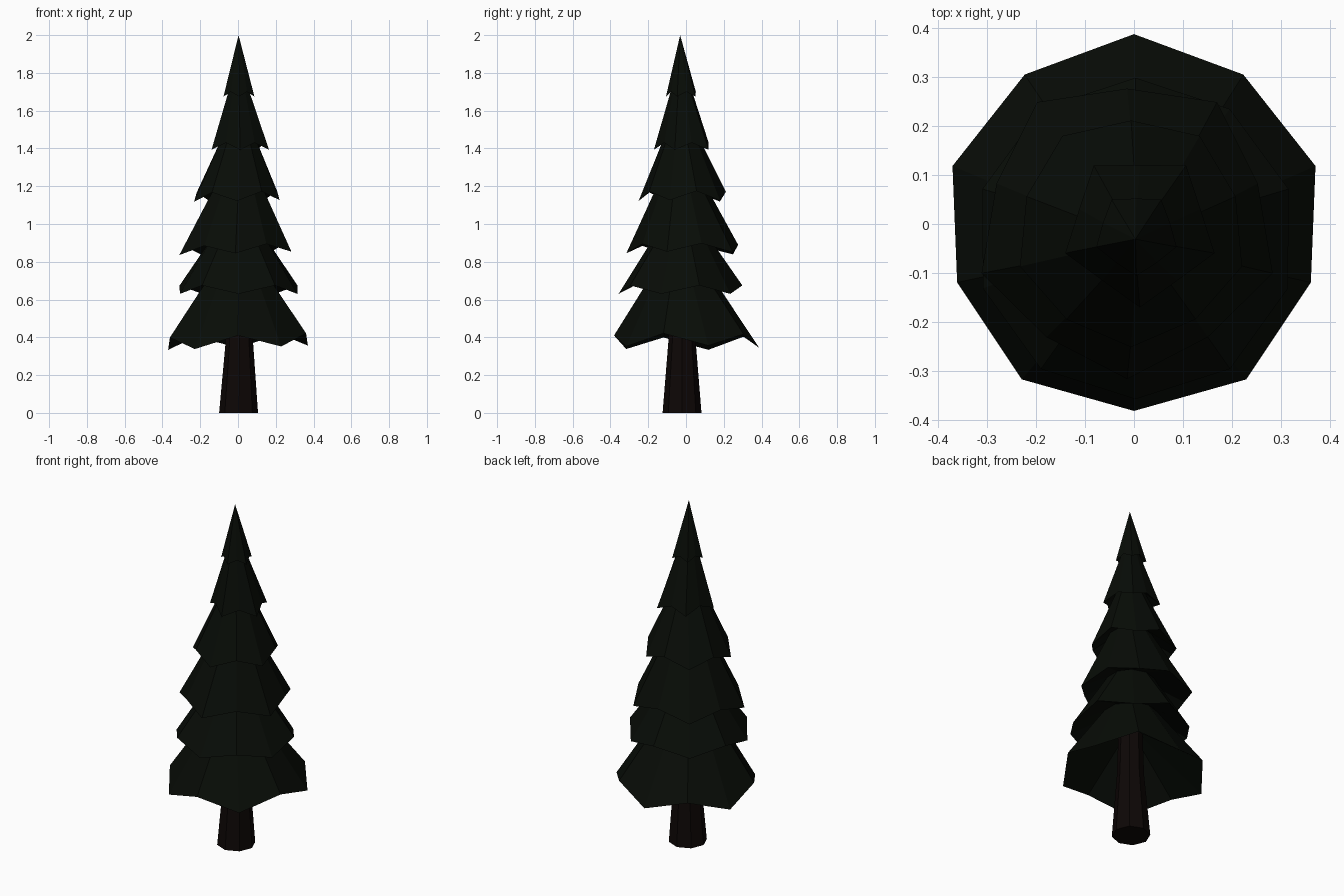
import bpy, bmesh
from math import cos, sin, radians, tau

if "Cube" in bpy.data.objects:
    bpy.data.objects.remove(bpy.data.objects["Cube"])


def material(name, rgb):
    m = bpy.data.materials.new(name)
    m.diffuse_color = (*rgb, 1)
    m.use_nodes = True
    m.node_tree.nodes["Principled BSDF"].inputs["Base Color"].default_value = m.diffuse_color
    return m


GREEN = material("needles", (0.0023, 0.0036, 0.002))
BROWN = material("bark", (0.004, 0.002, 0.0016))


def ring(bm, centre, corners, n, start, tilt=0):
    """Polygon ring; corners is a list of (radius, z) used in turn."""
    verts = []
    for i in range(n):
        r, z = corners[i % len(corners)]
        a = radians(start) + tau * i / n
        x = centre[0] + r * cos(a)
        verts.append(bm.verts.new((x, centre[1] + r * sin(a), z + tilt * x)))
    return verts


def bridge(bm, a, b):
    n = len(a)
    for i in range(n):
        j = (i + 1) % n
        bm.faces.new((a[i], a[j], b[j], b[i]))


def finish(bm, name, mat):
    bmesh.ops.recalc_face_normals(bm, faces=bm.faces)
    mesh = bpy.data.meshes.new(name)
    bm.to_mesh(mesh)
    bm.free()
    mesh.materials.append(mat)
    bpy.context.collection.objects.link(bpy.data.objects.new(name, mesh))


# Trunk: tapered octagon
bm = bmesh.new()
foot = ring(bm, (0.003, -0.021), [(0.103, 0)], 8, 0)
mid = ring(bm, (0.007, -0.021), [(0.073, 0.37)], 8, 0)
top = ring(bm, (0.007, -0.021), [(0.064, 0.66)], 8, 0)
bridge(bm, foot, mid)
bridge(bm, mid, top)
bm.faces.new(foot)
bm.faces.new(top)
finish(bm, "trunk", BROWN)

# Branch tiers, ten sided with alternating rim corners: centre, first rim corner,
# second rim corner, underside and top as (radius, z), and sideways tilt
TIERS = [
    ((0.0, -0.002), (0.389, 0.345), (0.379, 0.41), (0.066, 0.62), (0.15, 0.74), 0.03),
    ((0.003, -0.03), (0.328, 0.675), (0.327, 0.63), (0.15, 0.74), (0.132, 0.95), 0),
    ((-0.014, -0.004), (0.28, 0.89), (0.312, 0.845), (0.132, 0.95), (0.117, 1.225), 0.03),
    ((-0.006, -0.013), (0.224, 1.17), (0.238, 1.122), (0.117, 1.225), (0.082, 1.48), 0.02),
    ((0.012, -0.01), (0.13, 1.43), (0.16, 1.393), (0.082, 1.48), (0.045, 1.74), 0),
    ((0.005, -0.02), (0.072, 1.70), (0.086, 1.675), (0.045, 1.74), None, 0),
]
AXIS = (0.004, -0.025)
for k, (c, rim_a, rim_b, low, high, tilt) in enumerate(TIERS):
    bm = bmesh.new()
    under = ring(bm, AXIS, [low], 10, 90)
    rim = ring(bm, c, [rim_a, rim_b], 10, 90, tilt)
    bridge(bm, under, rim)
    if high:
        bridge(bm, rim, ring(bm, AXIS, [high], 10, 90))
    else:
        tip = bm.verts.new((0.003, -0.031, 2.0))
        for i in range(10):
            bm.faces.new((rim[i], rim[(i + 1) % 10], tip))
    finish(bm, f"branch_tier_{k + 1}", GREEN)
